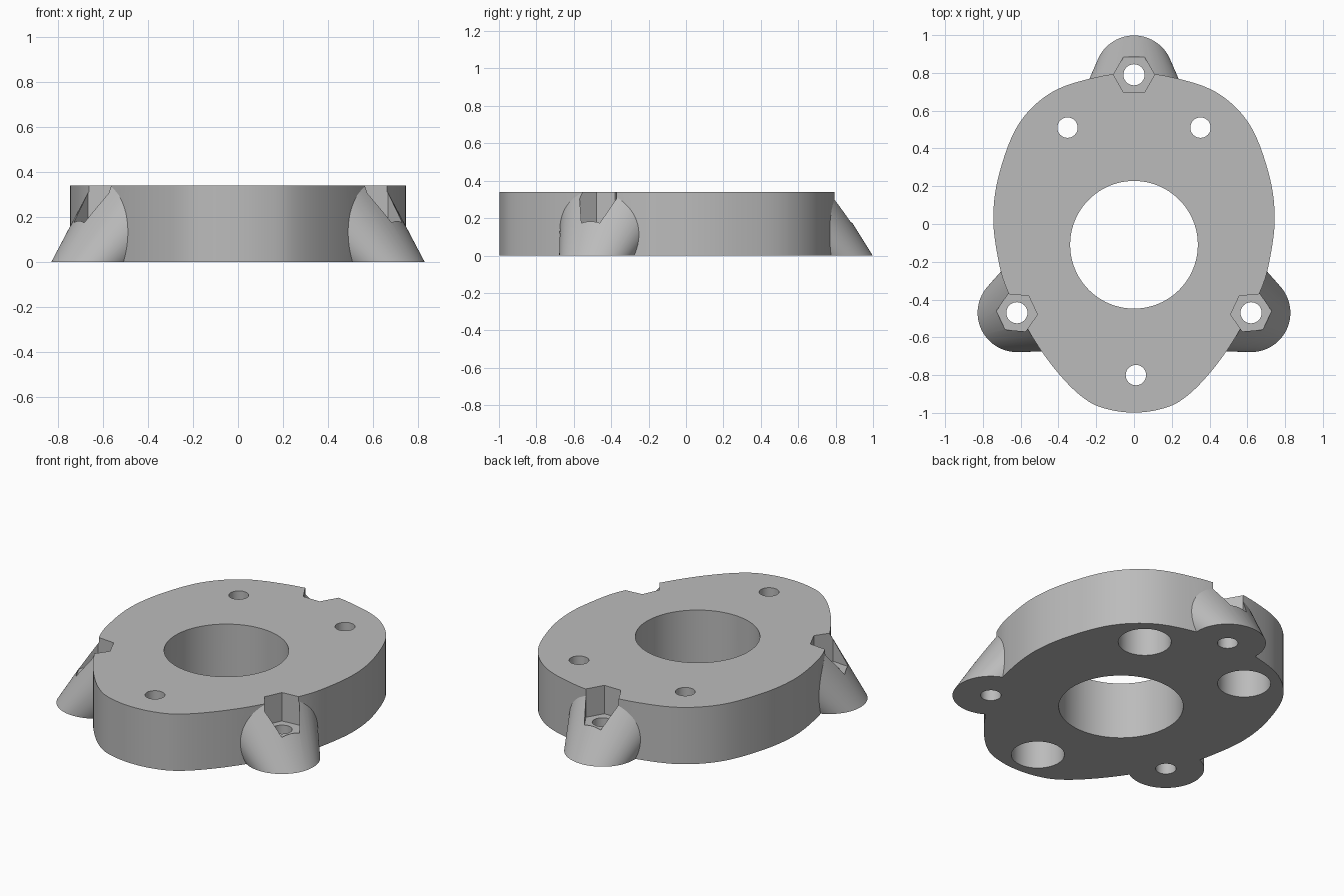
import bpy, bmesh, math
from mathutils import Vector

if "Cube" in bpy.data.objects:
    bpy.data.objects.remove(bpy.data.objects["Cube"], do_unlink=True)

H = 0.34          # plate thickness
POCKET_Z = 0.17   # floor of the nut pockets

grey = bpy.data.materials.new("plain grey")
grey.use_nodes = True
grey.diffuse_color = (0.5, 0.5, 0.5, 1)
grey.node_tree.nodes["Principled BSDF"].inputs["Base Color"].default_value = (0.5, 0.5, 0.5, 1)


def ring(x, y, r, n, start=0.0):
    return [(x + r * math.cos(start + math.tau * i / n),
             y + r * math.sin(start + math.tau * i / n)) for i in range(n)]


def loft(name, low, z0, high, z1):
    """Solid between two matching outlines."""
    bm = bmesh.new()
    a = [bm.verts.new((x, y, z0)) for x, y in low]
    b = [bm.verts.new((x, y, z1)) for x, y in high]
    bm.faces.new(a)
    bm.faces.new(b)
    for i in range(len(a)):
        j = (i + 1) % len(a)
        bm.faces.new((a[i], a[j], b[j], b[i]))
    bmesh.ops.recalc_face_normals(bm, faces=bm.faces)
    mesh = bpy.data.meshes.new(name)
    bm.to_mesh(mesh)
    bm.free()
    mesh.materials.append(grey)
    ob = bpy.data.objects.new(name, mesh)
    bpy.context.collection.objects.link(ob)
    return ob


def combine(target, tool, operation):
    tool.hide_render = True
    mod = target.modifiers.new(tool.name, 'BOOLEAN')
    mod.operation = operation
    mod.solver = 'EXACT'
    mod.object = tool
    bpy.context.view_layer.objects.active = target
    bpy.ops.object.modifier_apply(modifier=mod.name)
    bpy.data.objects.remove(tool, do_unlink=True)


def smooth_loop(points, steps):
    """Closed smooth curve through the points."""
    out, n = [], len(points)
    for i in range(n):
        p0, p1, p2, p3 = (Vector(points[(i + k) % n]) for k in (-1, 0, 1, 2))
        for s in range(steps):
            t = s / steps
            p = p1 + 0.5 * t * (p2 - p0 + t * (2 * p0 - 5 * p1 + 4 * p2 - p3
                                               + t * (3 * p1 - p0 - 3 * p2 + p3)))
            out.append((p.x, p.y))
    return out


# Egg-shaped plate, half outline mirrored
half = [(0, 0.80), (0.21, 0.775), (0.44, 0.695), (0.61, 0.53), (0.71, 0.28),
        (0.745, 0.05), (0.722, -0.17), (0.667, -0.36), (0.515, -0.635),
        (0.37, -0.825), (0.24, -0.94), (0.12, -0.985), (0, -0.998)]
outline = smooth_loop(half + [(-x, y) for x, y in half[-2:0:-1]], 6)
plate = loft("mounting_plate", outline, 0, outline, H)

# Flared lugs that lean into the plate: x, y, outward angle
lugs = [(0, 0.79, 90), (-0.62, -0.47, 205), (0.62, -0.47, -25)]
for x, y, angle in lugs:
    a = math.radians(angle)
    reach = 0.35
    top = (x - (reach + 0.004) * math.cos(a), y - (reach + 0.004) * math.sin(a))
    combine(plate, loft("lug", ring(x, y, 0.208, 96, a), 0,
                        ring(*top, reach, 96, a), H), 'UNION')

# Hexagonal nut pockets and bolt holes through the lugs
for x, y, angle in lugs:
    a = math.radians(angle + 30)
    pocket = ring(x, y, 0.109, 6, a)
    combine(plate, loft("nut_pocket", pocket, POCKET_Z, pocket, H + 0.1), 'DIFFERENCE')
    hole = ring(x, y, 0.056, 32)
    combine(plate, loft("bolt_hole", hole, -0.1, hole, H + 0.1), 'DIFFERENCE')

# Large central opening
bore = ring(0, -0.11, 0.338, 96)
combine(plate, loft("bore", bore, -0.1, bore, H + 0.1), 'DIFFERENCE')

# Screw holes, counterbored from below
for x, y in [(-0.352, 0.51), (0.352, 0.51), (0.01, -0.80)]:
    hole, wide = ring(x, y, 0.054, 32), ring(x, y, 0.144, 64)
    combine(plate, loft("screw_hole", hole, -0.1, hole, H + 0.1), 'DIFFERENCE')
    combine(plate, loft("counterbore", wide, -0.1, wide, 0.23), 'DIFFERENCE')

bpy.ops.object.select_all(action='DESELECT')
plate.select_set(True)
bpy.context.view_layer.objects.active = plate
bpy.ops.object.shade_smooth_by_angle(angle=math.radians(25))
